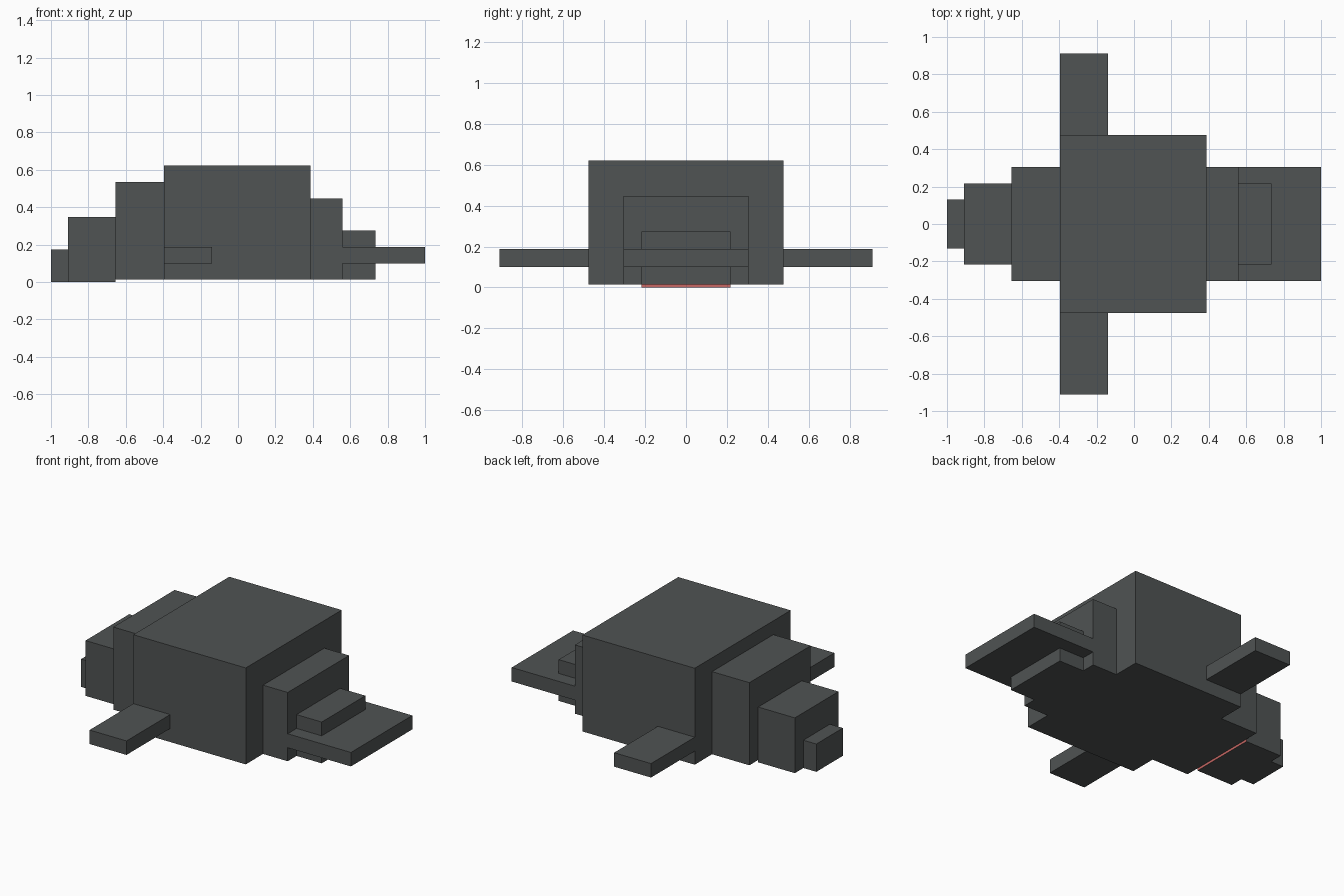
import bpy
import bmesh
from mathutils import Vector

cube = bpy.data.objects.get("Cube")
if cube:
    bpy.data.objects.remove(cube, do_unlink=True)


def make_material(name, color):
    mat = bpy.data.materials.new(name)
    mat.use_nodes = True
    mat.diffuse_color = color
    mat.node_tree.nodes["Principled BSDF"].inputs["Base Color"].default_value = color
    return mat


grey = make_material("slate grey", (0.08, 0.087, 0.087, 1))
red = make_material("soft red", (0.58, 0.14, 0.13, 1))


def box(name, x, y, z):
    """Flat-sided block spanning the given (low, high) ranges."""
    low, high = (Vector(corner) for corner in zip(x, y, z))
    size, centre = high - low, (low + high) / 2
    bm = bmesh.new()
    bmesh.ops.create_cube(bm, size=1)
    bmesh.ops.scale(bm, vec=size, verts=bm.verts)
    mesh = bpy.data.meshes.new(name)
    bm.to_mesh(mesh)
    bm.free()
    mesh.materials.append(grey)
    obj = bpy.data.objects.new(name, mesh)
    obj.location = centre
    bpy.context.collection.objects.link(obj)
    return obj


def centred(name, x, half_width, z):
    return box(name, x, (-half_width, half_width), z)


belly = 0.015  # underside of the body blocks
neck_x, body_x, rump_x, tail_x = -0.655, -0.395, 0.388, 0.56

# Head end
centred("snout", (-1, -0.91), 0.132, (0, 0.175))
head = centred("head", (-0.91, neck_x), 0.217, (0, 0.348))
centred("neck", (neck_x, body_x), 0.305, (belly, 0.535))

# Red rear face of the head, showing just below the neck
head.data.materials.append(red)
for face in head.data.polygons:
    if face.normal.x > 0.9:
        face.material_index = 1

# Body and tail
centred("body", (body_x, rump_x), 0.477, (belly, 0.622))
centred("rump", (rump_x, tail_x), 0.305, (belly, 0.448))
centred("tail", (tail_x, 0.735), 0.217, (belly, 0.275))
fin_z = (0.1, 0.188)
centred("tail_fin", (tail_x, 1), 0.305, fin_z)

# Side flippers
for name, side in (("left_flipper", 1), ("right_flipper", -1)):
    span = sorted((side * 0.477, side * 0.912))
    box(name, (body_x, -0.138), span, fin_z)
